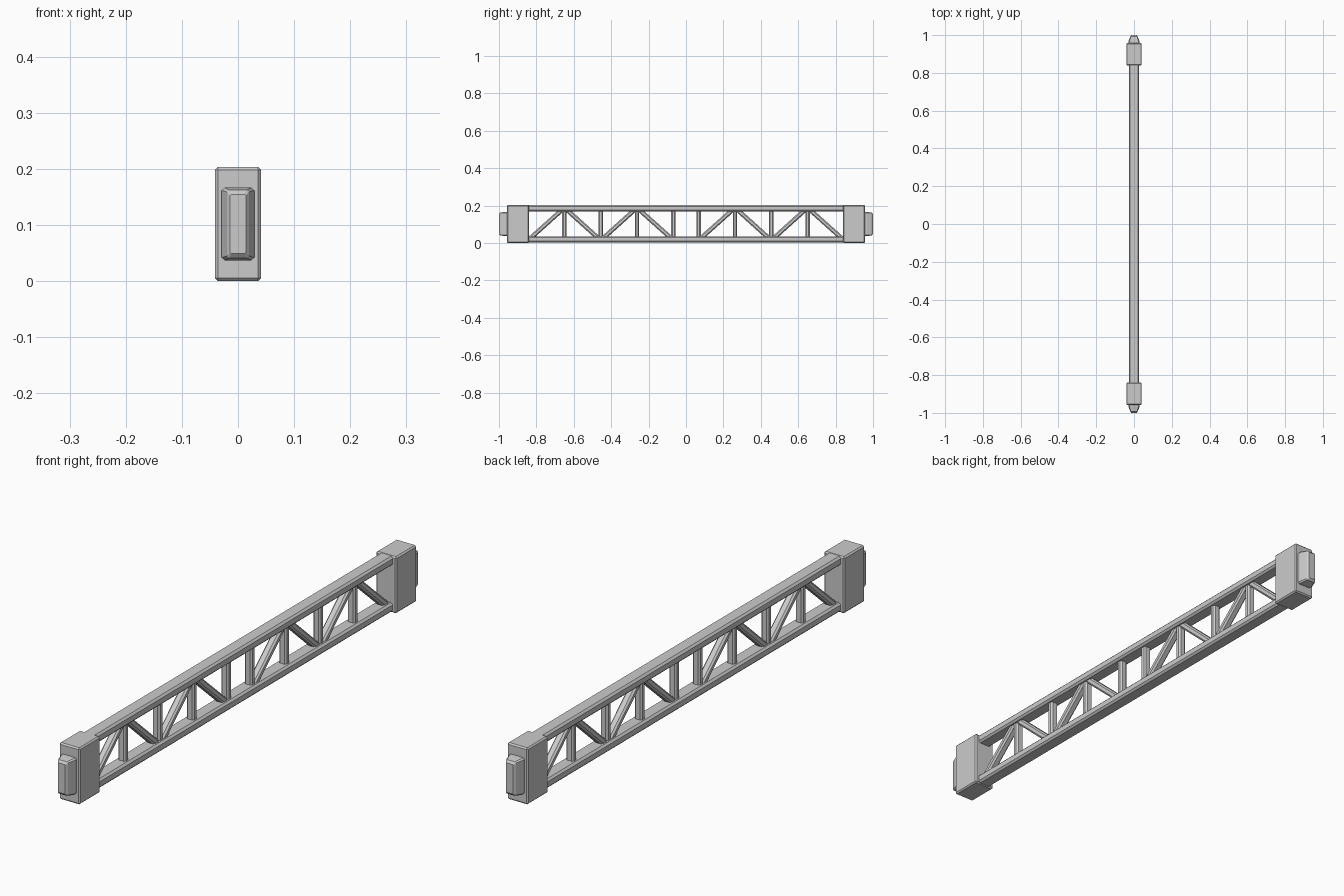
import bpy, bmesh, math

if "Cube" in bpy.data.objects:
    bpy.data.objects.remove(bpy.data.objects["Cube"])

H = 0.203            # overall height
MID = H / 2


def make_object(name, bm):
    bmesh.ops.recalc_face_normals(bm, faces=bm.faces)
    mesh = bpy.data.meshes.new(name)
    bm.to_mesh(mesh)
    bm.free()
    obj = bpy.data.objects.new(name, mesh)
    bpy.context.collection.objects.link(obj)
    return obj


def box(name, size, loc, bevel, tilt=0.0):
    bm = bmesh.new()
    bmesh.ops.create_cube(bm, size=1)
    bmesh.ops.scale(bm, vec=size, verts=bm.verts)
    obj = make_object(name, bm)
    obj.location = loc
    obj.rotation_euler.x = tilt
    mod = obj.modifiers.new("chamfer", 'BEVEL')
    mod.width = bevel
    mod.segments = 1
    return obj


def strut(name, y0, z0, y1, z1):
    # chamfered bar between two points in the truss plane
    length = math.hypot(y1 - y0, z1 - z0)
    box(name, (0.030, 0.024, length), (0, (y0 + y1) / 2, (z0 + z1) / 2),
        0.006, -math.atan2(y1 - y0, z1 - z0))


def end_boss(name, side):
    # stepped, tapering plug: (y, half width, half height, corner cut)
    rings = [(0.950, 0.029, 0.065, 0.005), (0.967, 0.029, 0.065, 0.005),
             (0.993, 0.020, 0.061, 0.004), (1.000, 0.014, 0.053, 0.002)]
    bm = bmesh.new()
    loops = []
    for y, w, h, c in rings:
        pts = [(w, h - c), (w - c, h), (c - w, h), (-w, h - c),
               (-w, c - h), (c - w, -h), (w - c, -h), (w, c - h)]
        loops.append([bm.verts.new((x, side * y, MID + z)) for x, z in pts])
    for a, b in zip(loops, loops[1:]):
        for i in range(8):
            j = (i + 1) % 8
            bm.faces.new((a[i], a[j], b[j], b[i]))
    bm.faces.new(loops[0])
    bm.faces.new(loops[-1])
    make_object(name, bm)


# long top and bottom chords
for name, z in (("bottom_chord", 0.0195), ("top_chord", H - 0.0175)):
    box(name, (0.054, 1.72, 0.033), (0, 0, z), 0.007)

posts = [0.067, 0.262, 0.456, 0.65]
low, high = 0.025, H - 0.025
for side, tag in ((-1, "front"), (1, "back")):
    # end block and its plug
    box(f"{tag}_end_block", (0.082, 0.118, H), (0, side * 0.898, MID), 0.005)
    end_boss(f"{tag}_end_boss", side)
    # upright posts
    for i, y in enumerate(posts):
        strut(f"{tag}_post_{i + 1}", side * y, low, side * y, high)
    # zigzag diagonals between the posts
    nodes = posts + [0.845]
    for i in range(4):
        z0, z1 = (low, high) if i % 2 == 0 else (high, low)
        strut(f"{tag}_diagonal_{i + 1}", side * (nodes[i] + 0.012), z0,
              side * (nodes[i + 1] - 0.012), z1)
